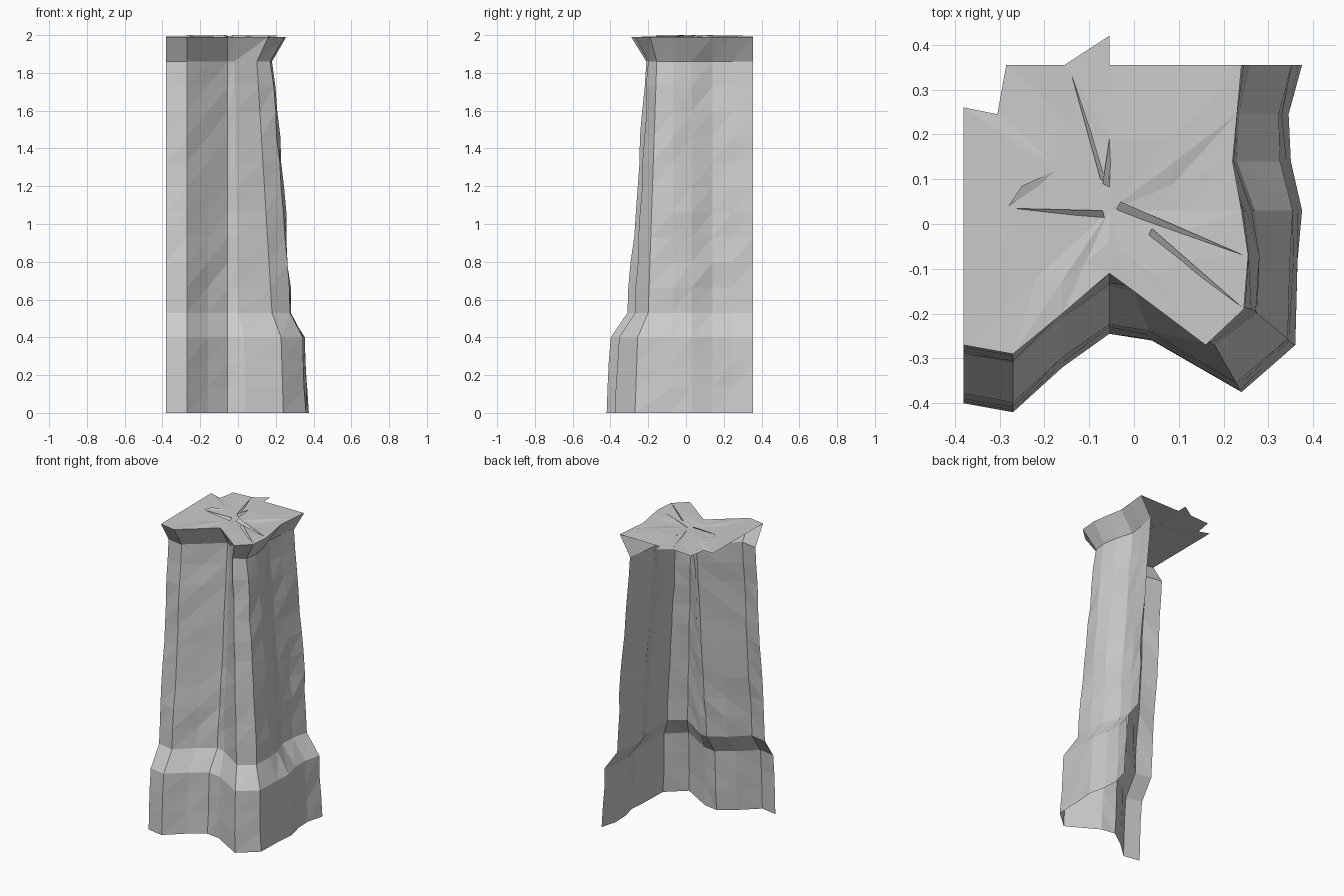
import bpy
import random
from mathutils import Vector

random.seed(4)
default_cube = bpy.data.objects.get("Cube")
if default_cube:
    bpy.data.objects.remove(default_cube, do_unlink=True)

# One grey stone colour
stone = bpy.data.materials.new("grey_stone")
stone.use_nodes = True
grey = (0.6, 0.6, 0.6, 1)
stone.diffuse_color = grey
shader = stone.node_tree.nodes["Principled BSDF"]
shader.inputs["Base Color"].default_value = grey
shader.inputs["Roughness"].default_value = 0.9


def add_part(name, verts, faces):
    mesh = bpy.data.meshes.new(name)
    mesh.from_pydata([tuple(v) for v in verts], [], faces)
    mesh.materials.append(stone)
    mesh.update()
    part = bpy.data.objects.new(name, mesh)
    bpy.context.collection.objects.link(part)
    return part


# Upright columns of the wall, each as base, shoulder, neck and rim (x, y)
columns = [
    ((-.38, -.40), (-.38, -.29), (-.38, -.19), (-.38, -.27)),
    ((-.27, -.42), (-.27, -.31), (-.27, -.21), (-.27, -.29)),
    ((-.16, -.32), (-.16, -.21), (-.16, -.12), (-.16, -.20)),
    ((-.055, -.245), (-.055, -.14), (-.055, -.03), (-.055, -.11)),
    ((.04, -.26), (0, -.15), (-.02, -.06), (0, -.15)),
    ((.24, -.375), (.18, -.27), (.10, -.20), (.16, -.27)),
    ((.36, -.27), (.275, -.20), (.17, -.155), (.245, -.19)),
    ((.365, -.08), (.28, -.07), (.18, -.07), (.255, -.07)),
    ((.375, .03), (.27, .03), (.165, .03), (.24, .03)),
    ((.35, .14), (.23, .14), (.13, .14), (.22, .14)),
    ((.345, .245), (.235, .245), (.145, .245), (.23, .245)),
    ((.375, .355), (.26, .355), (.165, .355), (.24, .355)),
]
FOOT_TOP, SHOULDER, NECK, RIM = 0.4, 0.53, 1.86, 1.99
FOOT_ROWS, SHAFT_ROWS = 3, 10


def column_points(index, column):
    base, shoulder, neck, rim = (Vector(p) for p in column)
    foot = base.lerp(shoulder, 0.2)
    # Chipped stone: front columns wander in y, side columns in x
    chip = Vector((0, 1)) if index < 6 else Vector((1, 0))
    points = []
    for r in range(FOOT_ROWS + 1):
        t = r / FOOT_ROWS
        p = base.lerp(foot, t)
        if 0 < r < FOOT_ROWS:
            p += chip * random.uniform(-.006, .006)
        points.append(p.to_3d() + Vector((0, 0, FOOT_TOP * t)))
    for r in range(SHAFT_ROWS + 1):
        t = r / SHAFT_ROWS
        p = shoulder.lerp(neck, t)
        if 0 < r < SHAFT_ROWS:
            p += chip * random.uniform(-.007, .007)
            if index > 5:
                p.x += 0.04 * t * (1 - t)
        points.append(p.to_3d() + Vector((0, 0, SHOULDER + (NECK - SHOULDER) * t)))
    points.append(rim.to_3d() + Vector((0, 0, RIM)))
    return points


# Open wall sheet, triangulated along one diagonal
wall = [column_points(i, c) for i, c in enumerate(columns)]
rows = len(wall[0])
verts = [p for col in wall for p in col]
faces = []
for i in range(len(wall) - 1):
    for j in range(rows - 1):
        a, b = i * rows + j, (i + 1) * rows + j
        faces += [(a, b, b + 1), (a, b + 1, a + 1)]
add_part("broken_pillar_wall", verts, faces)

# Ragged cap: a fan from the rim and the broken back edge
back_edge = [(-.055, .355), (-.15, .355), (-.285, .355), (-.305, .245), (-.38, .26)]
outline = [col[-1] for col in wall]
outline += [Vector((x, y, RIM + random.uniform(-.004, .004))) for x, y in back_edge]
centre = Vector((-.055, .03, RIM - .004))
n = len(outline)
middle = [centre.lerp(p, 0.5) + Vector((0, 0, random.uniform(-.006, .006))) for p in outline]
verts = [centre] + middle + outline
faces = []
for i in range(n):
    k = (i + 1) % n
    a, b, c, d = 1 + i, 1 + k, 1 + n + k, 1 + n + i
    faces += [(0, a, b), (a, d, c), (a, c, b)]
add_part("cap_top", verts, faces)

# Splinter that sticks out past the back edge
add_part("cap_splinter",
         [(-.055, .1, RIM), (-.055, .42, RIM), (-.155, .355, RIM), (-.1, .15, RIM)],
         [(0, 1, 2), (0, 2, 3)])

# Tilted slivers along the cracks in the cap: tip, high end, low end
cracks = [
    ((-.14, .335), (-.075, .10), (-.055, .085)),
    ((.24, -.185), (.04, -.01), (.03, -.03)),
    ((.245, -.07), (-.03, .05), (-.04, .03)),
    ((-.27, .035), (-.07, .03), (-.065, .012)),
    ((-.28, .04), (-.25, .085), (-.13, .14)),
    ((-.055, .19), (-.07, .09), (-.05, .08)),
]
verts, faces = [], []
for heights_of in cracks:
    start = len(verts)
    for (x, y), z in zip(heights_of, (RIM + .006, 2.0, RIM - .006)):
        verts.append((x, y, z))
    faces.append((start, start + 2, start + 1))
add_part("cap_cracks", verts, faces)
